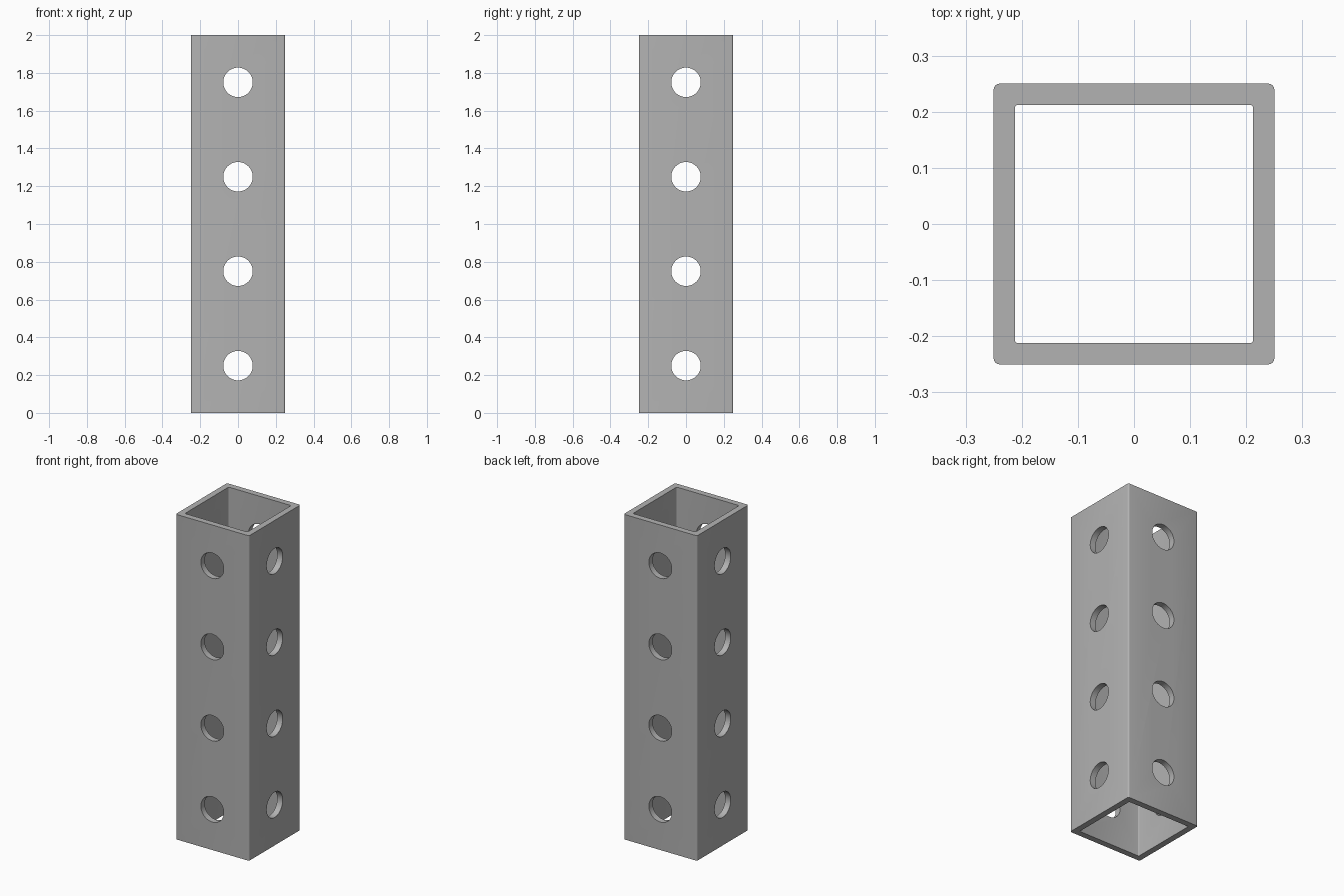
import bpy, bmesh, math
from mathutils import Matrix

cube = bpy.data.objects.get("Cube")
if cube:
    bpy.data.objects.remove(cube, do_unlink=True)

HEIGHT = 2.0
OUTER, INNER = 0.25, 0.2125
OUTER_ROUND, INNER_ROUND = 0.01, 0.006
HOLE_RADIUS = 0.078
HOLE_HEIGHTS = [0.25, 0.75, 1.25, 1.75]

steel = bpy.data.materials.new("grey_steel")
steel.use_nodes = True
colour = (0.45, 0.45, 0.45, 1)
steel.diffuse_color = colour
steel.node_tree.nodes["Principled BSDF"].inputs["Base Color"].default_value = colour


def add_object(name, bm):
    bmesh.ops.recalc_face_normals(bm, faces=bm.faces)
    mesh = bpy.data.meshes.new(name)
    bm.to_mesh(mesh)
    bm.free()
    mesh.materials.append(steel)
    obj = bpy.data.objects.new(name, mesh)
    bpy.context.collection.objects.link(obj)
    return obj


def rounded_square(half, radius, steps=4):
    points = []
    for corner in range(4):
        middle = math.radians(45 + 90 * corner)
        cx = math.copysign(half - radius, math.cos(middle))
        cy = math.copysign(half - radius, math.sin(middle))
        for i in range(steps + 1):
            a = math.pi / 2 * (corner + i / steps)
            points.append((cx + radius * math.cos(a), cy + radius * math.sin(a)))
    return points


# Square tube: matching outer and inner outlines joined at both ends
bm = bmesh.new()
loops = [[bm.verts.new((x, y, z)) for x, y in rounded_square(half, radius)]
         for half, radius, z in ((OUTER, OUTER_ROUND, 0), (OUTER, OUTER_ROUND, HEIGHT),
                                 (INNER, INNER_ROUND, HEIGHT), (INNER, INNER_ROUND, 0))]
for k, loop in enumerate(loops):
    following = loops[(k + 1) % 4]
    for i in range(len(loop)):
        j = (i + 1) % len(loop)
        bm.faces.new((loop[i], loop[j], following[j], following[i]))
tube = add_object("square_tube", bm)

# Hole cutters, one row through each pair of walls
for name, axis in (("side_hole_cutter", "Y"), ("front_hole_cutter", "X")):
    bm = bmesh.new()
    for z in HOLE_HEIGHTS:
        bmesh.ops.create_cone(
            bm, cap_ends=True, segments=48, radius1=HOLE_RADIUS, radius2=HOLE_RADIUS, depth=1,
            matrix=Matrix.Translation((0, 0, z)) @ Matrix.Rotation(math.pi / 2, 4, axis))
    cutter = add_object(name, bm)
    cut = tube.modifiers.new(name, "BOOLEAN")
    cut.operation = "DIFFERENCE"
    cut.solver = "EXACT"
    cut.object = cutter
    cutter.hide_render = True

# Apply the cuts, then remove the cutters
bpy.ops.object.select_all(action="DESELECT")
tube.select_set(True)
bpy.context.view_layer.objects.active = tube
for modifier in list(tube.modifiers):
    cutter = modifier.object
    bpy.ops.object.modifier_apply(modifier=modifier.name)
    bpy.data.objects.remove(cutter, do_unlink=True)

bpy.ops.object.shade_smooth_by_angle(angle=math.radians(30))
